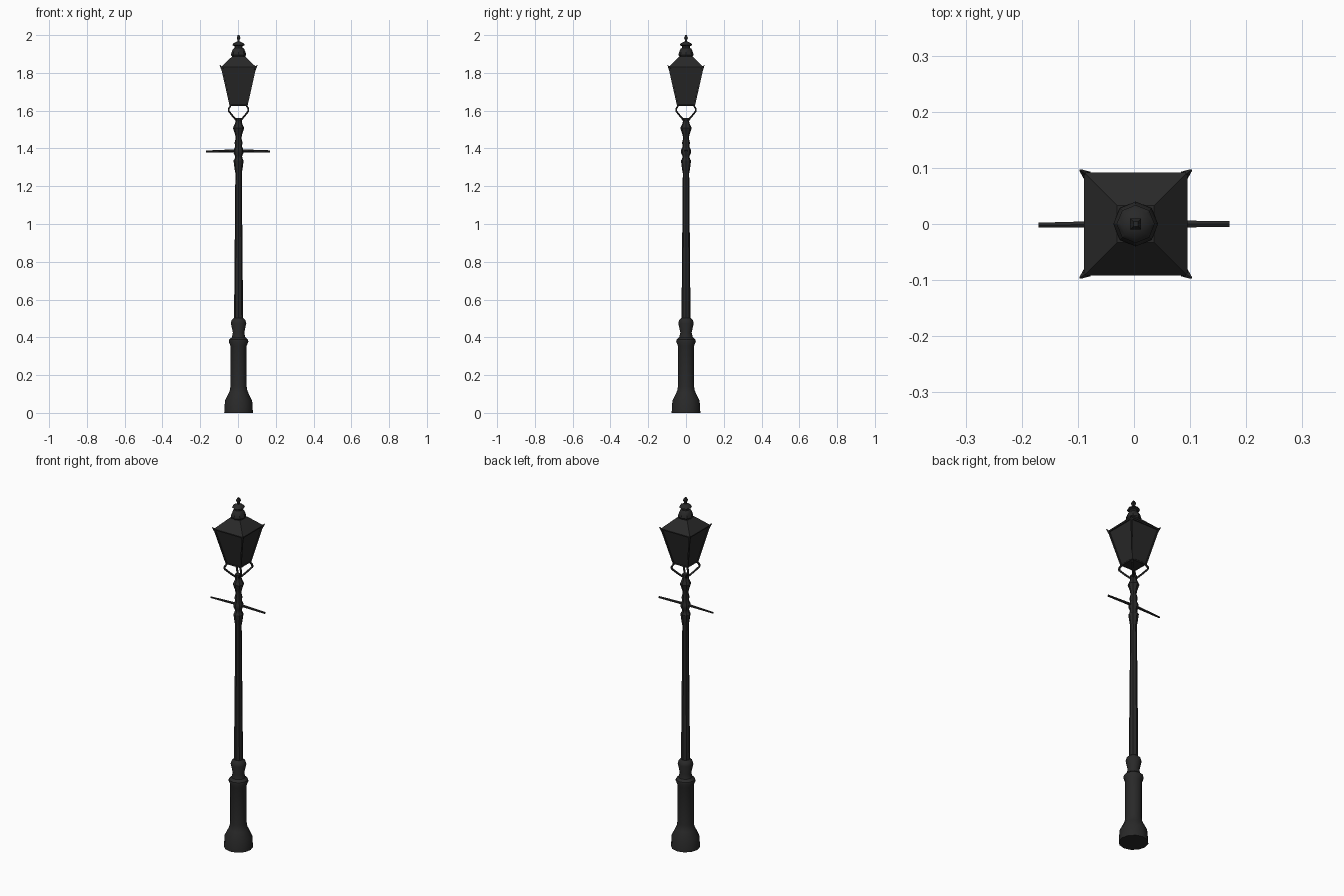
import bpy, bmesh, math
from mathutils import Vector

if "Cube" in bpy.data.objects:
    bpy.data.objects.remove(bpy.data.objects["Cube"])

CX = 0.003  # tiny sideways offset of the post

iron = bpy.data.materials.new("black iron")
iron.diffuse_color = (0.022, 0.022, 0.022, 1)
iron.use_nodes = True
iron.node_tree.nodes["Principled BSDF"].inputs["Base Color"].default_value = iron.diffuse_color


def finish(name, bm, angle=35):
    bmesh.ops.recalc_face_normals(bm, faces=bm.faces)
    me = bpy.data.meshes.new(name)
    bm.to_mesh(me)
    bm.free()
    me.materials.append(iron)
    ob = bpy.data.objects.new(name, me)
    bpy.context.collection.objects.link(ob)
    bpy.ops.object.select_all(action='DESELECT')
    ob.select_set(True)
    bpy.context.view_layer.objects.active = ob
    bpy.ops.object.shade_smooth_by_angle(angle=math.radians(angle))
    return ob


def loft(name, profile, sides, turn=0.0, angle=35):
    """Closed turned part from (radius, z) pairs."""
    bm = bmesh.new()
    rings = []
    for r, z in profile:
        rings.append([bm.verts.new((CX + r * math.cos(turn + 2 * math.pi * i / sides),
                                    r * math.sin(turn + 2 * math.pi * i / sides), z))
                      for i in range(sides)])
    for a, b in zip(rings, rings[1:]):
        for i in range(sides):
            j = (i + 1) % sides
            bm.faces.new((a[i], a[j], b[j], b[i]))
    bm.faces.new(rings[0][::-1])
    bm.faces.new(rings[-1])
    return finish(name, bm, angle)


def square(name, profile):
    """Four-sided part from (half width, z) pairs."""
    return loft(name, [(h * math.sqrt(2), z) for h, z in profile], 4, math.pi / 4, 20)


def rod(bm, a, b, r0, r1, sides=4):
    a, b = Vector(a), Vector(b)
    d = b - a
    rot = d.to_track_quat('Z', 'Y').to_matrix().to_4x4()
    rot.translation = (a + b) / 2
    bmesh.ops.create_cone(bm, cap_ends=True, segments=sides, radius1=r0, radius2=r1,
                          depth=d.length, matrix=rot)


# Base and pedestal
loft("pedestal", [(0.076, 0), (0.072, 0.065), (0.052, 0.105), (0.046, 0.12), (0.043, 0.14),
                  (0.043, 0.355), (0.052, 0.378), (0.05, 0.388), (0.036, 0.40),
                  (0.030, 0.425), (0.041, 0.475), (0.036, 0.492), (0.024, 0.503)], 12)

# Tapering shaft with turned collars
loft("shaft", [(0.024, 0.50), (0.017, 1.27), (0.020, 1.285), (0.027, 1.335), (0.020, 1.347),
               (0.019, 1.36), (0.026, 1.375), (0.026, 1.393), (0.018, 1.41), (0.021, 1.43),
               (0.015, 1.455), (0.019, 1.475), (0.030, 1.508), (0.020, 1.53),
               (0.017, 1.54), (0.018, 1.562)], 8)

# Ladder bar
bm = bmesh.new()
rod(bm, (-0.17, -0.002, 1.384), (0, 0, 1.388), 0.005, 0.008, 6)
rod(bm, (0, 0, 1.388), (0.17, 0, 1.384), 0.008, 0.006, 6)
finish("ladder_bar", bm)

# Curved arms holding the lantern at its four corners
bm = bmesh.new()
for sx in (-1, 1):
    for sy in (-1, 1):
        path = [(0.008, 1.545), (0.030, 1.570), (0.052, 1.598), (0.051, 1.612), (0.042, 1.626)]
        pts = [(CX + sx * h, sy * h, z) for h, z in path]
        for p, q in zip(pts, pts[1:]):
            rod(bm, p, q, 0.0055, 0.0055)
finish("lantern_arms", bm)

# Lantern body, roof and ventilator
square("lantern_panes", [(0.043, 1.626), (0.086, 1.83)])
square("lantern_roof", [(0.091, 1.825), (0.092, 1.832), (0.033, 1.888)])
loft("ventilator", [(0.034, 1.885), (0.040, 1.895), (0.038, 1.906), (0.030, 1.926), (0.022, 1.933),
                    (0.022, 1.942), (0.034, 1.947), (0.027, 1.957), (0.010, 1.965)], 8)
loft("finial", [(0.009, 1.96), (0.007, 1.972), (0.014, 1.985), (0.006, 2.0)], 4, math.pi / 4)

# Corner bars, bottom rails and little corner ears
bm = bmesh.new()
for sx in (-1, 1):
    for sy in (-1, 1):
        rod(bm, (CX + sx * 0.044, sy * 0.044, 1.626), (CX + sx * 0.09, sy * 0.09, 1.832), 0.005, 0.005)
        rod(bm, (CX + sx * 0.086, sy * 0.086, 1.822), (CX + sx * 0.099, sy * 0.096, 1.84), 0.009, 0.002)
for s in (-1, 1):
    rod(bm, (CX - 0.045, s * 0.044, 1.628), (CX + 0.045, s * 0.044, 1.628), 0.004, 0.004)
    rod(bm, (CX + s * 0.044, -0.045, 1.628), (CX + s * 0.044, 0.045, 1.628), 0.004, 0.004)
finish("lantern_frame", bm)
